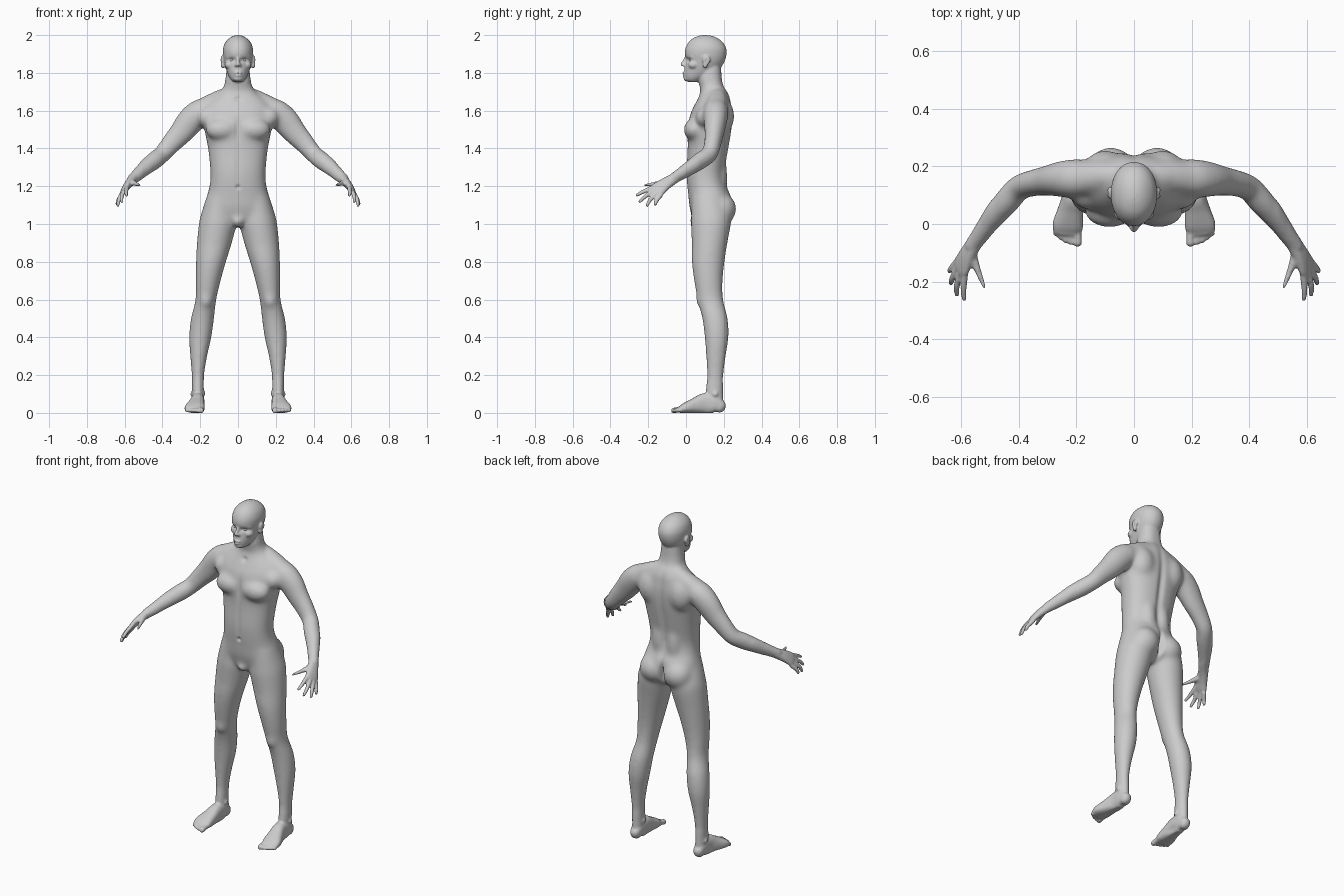
import bpy, bmesh
from math import sin, cos, pi, exp, copysign
from mathutils import Vector, Matrix

bm = bmesh.new()
SEG = 40


def resample(rows, steps=6):
    """Catmull-Rom interpolation through rows of numbers."""
    out = []
    for i in range(len(rows) - 1):
        p0, p1 = rows[max(i - 1, 0)], rows[i]
        p2, p3 = rows[i + 1], rows[min(i + 2, len(rows) - 1)]
        for k in range(steps):
            t = k / steps
            out.append([0.5 * (2*b + (c - a)*t + (2*a - 5*b + 4*c - d)*t*t + (3*b - a - 3*c + d)*t**3)
                        for a, b, c, d in zip(p0, p1, p2, p3)])
    return out + [list(rows[-1])]


def loft(rings, n=2.0, sides=(1, -1)):
    """Skin a list of (centre, half axis, half axis) super-ellipses."""
    for s in sides:
        loops = []
        for c, a, b in rings:
            loop = []
            for i in range(SEG):
                u, v = cos(2*pi*i/SEG), sin(2*pi*i/SEG)
                p = c + a*copysign(abs(u)**(2/n), u) + b*copysign(abs(v)**(2/n), v)
                loop.append(bm.verts.new((p.x*s, p.y, p.z)))
            loops.append(loop)
        for l0, l1 in zip(loops, loops[1:]):
            for i in range(SEG):
                j = (i + 1) % SEG
                bm.faces.new((l0[i], l0[j], l1[j], l1[i]))
        bm.faces.new(loops[0][::-1])
        bm.faces.new(loops[-1])


def stack(rows, n=2.0, sides=(1, -1)):
    """Horizontal sections: z, centre x, half width, front y, back y."""
    loft([(Vector((x, (f + b)/2, z)), Vector((h, 0, 0)), Vector((0, (b - f)/2, 0)))
          for z, x, h, f, b in resample(rows)], n, sides)


def tube(rows, ref=(0, 1, 0), n=2.0, sides=(1, -1)):
    """Round-ended limb: x, y, z, radius along ref, radius across."""
    pts, ref, rings = resample(rows), Vector(ref), []
    for i, r in enumerate(pts):
        t = (Vector(pts[min(i + 1, len(pts) - 1)][:3]) - Vector(pts[max(i - 1, 0)][:3])).normalized()
        a = (ref - t*ref.dot(t)).normalized()
        rings.append((Vector(r[:3]), a*r[3], t.cross(a)*r[4], t*min(r[3], r[4])))
    cap = [(sin(k*pi/10), cos(k*pi/10)) for k in (1, 2, 3, 4, 4.7)]
    start = [(rings[0][0] - rings[0][3]*s, rings[0][1]*c, rings[0][2]*c) for s, c in reversed(cap)]
    end = [(rings[-1][0] + rings[-1][3]*s, rings[-1][1]*c, rings[-1][2]*c) for s, c in cap]
    loft(start + [r[:3] for r in rings] + end, n, sides)


def blob(x, y, z, rx, ry, rz):
    """Muscle or soft form as an ellipsoid, mirrored when off centre."""
    for s in ((1, -1) if x else (1,)):
        m = Matrix.Translation((x*s, y, z)) @ Matrix.Diagonal((rx, ry, rz, 1))
        bmesh.ops.create_uvsphere(bm, u_segments=32, v_segments=20, radius=1, matrix=m)


# torso and neck
stack([(.99, 0, .04, .07, .18), (1.02, 0, .12, .04, .22), (1.06, 0, .175, .026, .235), (1.1, 0, .173, .017, .24),
       (1.15, 0, .164, .012, .238), (1.2, 0, .151, .006, .215), (1.25, 0, .146, .002, .205),
       (1.3, 0, .148, .002, .208), (1.4, 0, .159, .008, .226), (1.5, 0, .178, .008, .242),
       (1.58, 0, .188, .022, .246), (1.63, 0, .175, .045, .24), (1.67, 0, .135, .065, .234),
       (1.7, 0, .098, .075, .22), (1.73, 0, .075, .072, .2), (1.77, 0, .066, .066, .19),
       (1.84, 0, .058, .075, .185)], 2.3, (1,))
tube([(.04, .165, 1.69, .045, .04), (.12, .165, 1.65, .055, .05), (.2, .155, 1.605, .06, .055)])  # trapezius
for b in ((.085, .045, 1.5, .088, .058, .06),      # chest
          (.165, .105, 1.565, .055, .055, .055),   # front of shoulder
          (.1, .19, 1.57, .075, .066, .1),         # shoulder blade
          (.045, .17, 1.25, .05, .05, .14),        # lower back
          (.08, .184, 1.08, .086, .083, .085),     # buttock
          (0, .06, 1.015, .035, .042, .035),       # groin
          (.17, .078, .6, .034, .026, .045),       # kneecap
          (.24, .155, .1, .012, .016, .016), (.184, .145, .105, .012, .016, .016)):  # ankle bones
    blob(*b)

# legs
stack([(1.15, .09, .075, .03, .2), (1.05, .105, .092, .028, .235), (1.0, .108, .1, .025, .238),
       (.9, .125, .093, .03, .22), (.8, .143, .08, .03, .205), (.7, .158, .067, .042, .195),
       (.6, .17, .056, .06, .198), (.5, .188, .062, .085, .222), (.4, .2, .06, .098, .226),
       (.3, .208, .046, .105, .212), (.2, .212, .034, .11, .2), (.1, .212, .031, .105, .196),
       (.03, .212, .03, .12, .2)])

# feet and toes
tube([(.212, .18, .035, .03, .034), (.212, .15, .048, .034, .05), (.213, .1, .05, .036, .055),
      (.22, .05, .039, .044, .042), (.229, .0, .027, .053, .029), (.232, -.025, .019, .05, .02)],
     (1, 0, 0), 2.5)
for x, tip, r in ((.196, -.064, .016), (.219, -.062, .0115), (.237, -.056, .011),
                  (.254, -.046, .0105), (.27, -.034, .0105)):
    tube([(x*.96 + .009, -.005, .02, r, r), (x, tip*.5 - .01, .017, r*.9, r*.9), (x, tip, .012, r, r)], (1, 0, 0))

# arms
tube([(.15, .16, 1.6, .06, .06), (.2, .158, 1.592, .068, .07), (.25, .156, 1.548, .063, .073),
      (.3, .15, 1.485, .053, .065), (.35, .142, 1.43, .047, .056), (.4, .125, 1.372, .045, .048),
      (.44, .08, 1.338, .046, .049), (.475, .04, 1.31, .042, .045), (.52, -.02, 1.27, .033, .036),
      (.56, -.075, 1.235, .027, .028)])

# hands: palm, fingers, thumb
ACROSS = (-.031, -.037, .044)
tube([(.55, -.06, 1.243, .028, .026), (.58, -.11, 1.212, .035, .021), (.597, -.143, 1.188, .042, .017),
      (.604, -.155, 1.177, .041, .014)], ACROSS, 2.3)
for a, b, c in (((.587, -.168, 1.198), (.592, -.222, 1.173), (.59, -.26, 1.153)),
                ((.602, -.165, 1.18), (.615, -.213, 1.148), (.615, -.245, 1.118)),
                ((.612, -.152, 1.165), (.63, -.188, 1.13), (.636, -.206, 1.098)),
                ((.616, -.133, 1.154), (.635, -.156, 1.124), (.641, -.163, 1.104))):
    tube([(*a, .0125, .0125), (*b, .011, .011), (*c, .0085, .0085)], ACROSS)
tube([(.566, -.1, 1.222, .018, .018), (.542, -.16, 1.213, .013, .013), (.52, -.22, 1.206, .009, .009)], (0, 0, 1))

# head
stack([(1.752, 0, .025, .01, .07), (1.765, 0, .038, -.004, .09), (1.785, 0, .05, -.01, .13),
       (1.81, 0, .06, -.01, .17), (1.84, 0, .069, -.005, .193), (1.87, 0, .076, -.001, .208),
       (1.9, 0, .08, -.007, .215), (1.93, 0, .079, -.003, .213), (1.96, 0, .068, .012, .197),
       (1.982, 0, .048, .035, .17), (1.995, 0, .026, .065, .14), (2.0, 0, .006, .09, .11)], 2.1, (1,))
tube([(0, .004, 1.885, .008, .009), (0, -.01, 1.86, .009, .01), (0, -.019, 1.845, .0115, .011)],
     (1, 0, 0), 2, (1,))                                                                # nose
tube([(.014, .006, 1.886, .007, .008), (.035, .013, 1.891, .007, .008), (.058, .034, 1.883, .007, .008)])  # brow
for b in ((.011, -.008, 1.84, .009, .012, .008),                                        # nostril
          (0, -.007, 1.8, .022, .013, .006), (0, -.006, 1.787, .02, .013, .007),        # lips
          (0, .006, 1.77, .026, .019, .015), (.045, .04, 1.842, .026, .028, .022),      # chin, cheekbone
          (.084, .108, 1.868, .012, .021, .024), (.08, .102, 1.843, .012, .013, .02)):  # ear
    blob(*b)

# fuse all forms into one skin
bmesh.ops.recalc_face_normals(bm, faces=bm.faces[:])
mesh = bpy.data.meshes.new("body")
bm.to_mesh(mesh)
bm.free()
body = bpy.data.objects.new("body", mesh)
bpy.context.collection.objects.link(body)
mod = body.modifiers.new("fuse", 'REMESH')
mod.mode, mod.voxel_size = 'VOXEL', .005
skin = bpy.data.meshes.new_from_object(body.evaluated_get(bpy.context.evaluated_depsgraph_get()))
body.modifiers.clear()
body.data = skin

# soften muscles strongly, keep face, hands and feet crisp
bm = bmesh.new()
bm.from_mesh(skin)
for lo, hi, reach, times in ((.16, 1.7, .5, 40), (.13, 1.73, .54, 12), (.1, 1.75, .57, 6), (-1, 3, 9, 3)):
    soft = [v for v in bm.verts if lo < v.co.z < hi and abs(v.co.x) < reach]
    for _ in range(times):
        bmesh.ops.smooth_vert(bm, verts=soft, factor=.5, use_axis_x=True, use_axis_y=True, use_axis_z=True)

# sculpted dents: centre, falloff radii, offset
dents = [((.032, .008, 1.869), (.019, .03, .01), (0, .011, 0)),      # eye socket
         ((0, -.02, 1.7935), (.02, .015, .003), (0, .006, 0)),       # mouth
         ((.094, .108, 1.865), (.008, .01, .016), (-.007, 0, 0)),    # ear bowl
         ((0, .0, 1.5), (.016, .05, .06), (0, .008, 0)),             # breastbone
         ((0, .0, 1.3), (.014, .04, .12), (0, .004, 0)),             # belly line
         ((0, .0, 1.195), (.01, .03, .01), (0, .01, 0)),             # navel
         ((0, .24, 1.4), (.02, .06, .25), (0, -.012, 0)),            # spine
         ((0, .25, 1.065), (.012, .06, .06), (0, -.03, 0)),          # buttock cleft
         ((0, .065, 1.66), (.016, .03, .014), (0, .008, 0)),         # throat
         ((.175, .1, .02), (.02, .04, .02), (.008, 0, 0))]           # foot arch
for v in bm.verts:
    x, y, z = abs(v.co.x), v.co.y, v.co.z
    side = copysign(1, v.co.x)
    for c, r, o in dents:
        d = ((x - c[0])/r[0])**2 + ((y - c[1])/r[1])**2 + ((z - c[2])/r[2])**2
        if d < 6:
            v.co += Vector((o[0]*side, o[1], o[2]))*exp(-d)
    v.co.z = max(v.co.z, 0)
for f in bm.faces:
    f.smooth = True
bm.to_mesh(skin)
bm.free()

# eyes
for name, s in (("left_eye", 1), ("right_eye", -1)):
    bpy.ops.mesh.primitive_uv_sphere_add(segments=24, ring_count=16, radius=.0125, location=(.032*s, .027, 1.868))
    bpy.context.object.name = name
    bpy.ops.object.shade_smooth()
